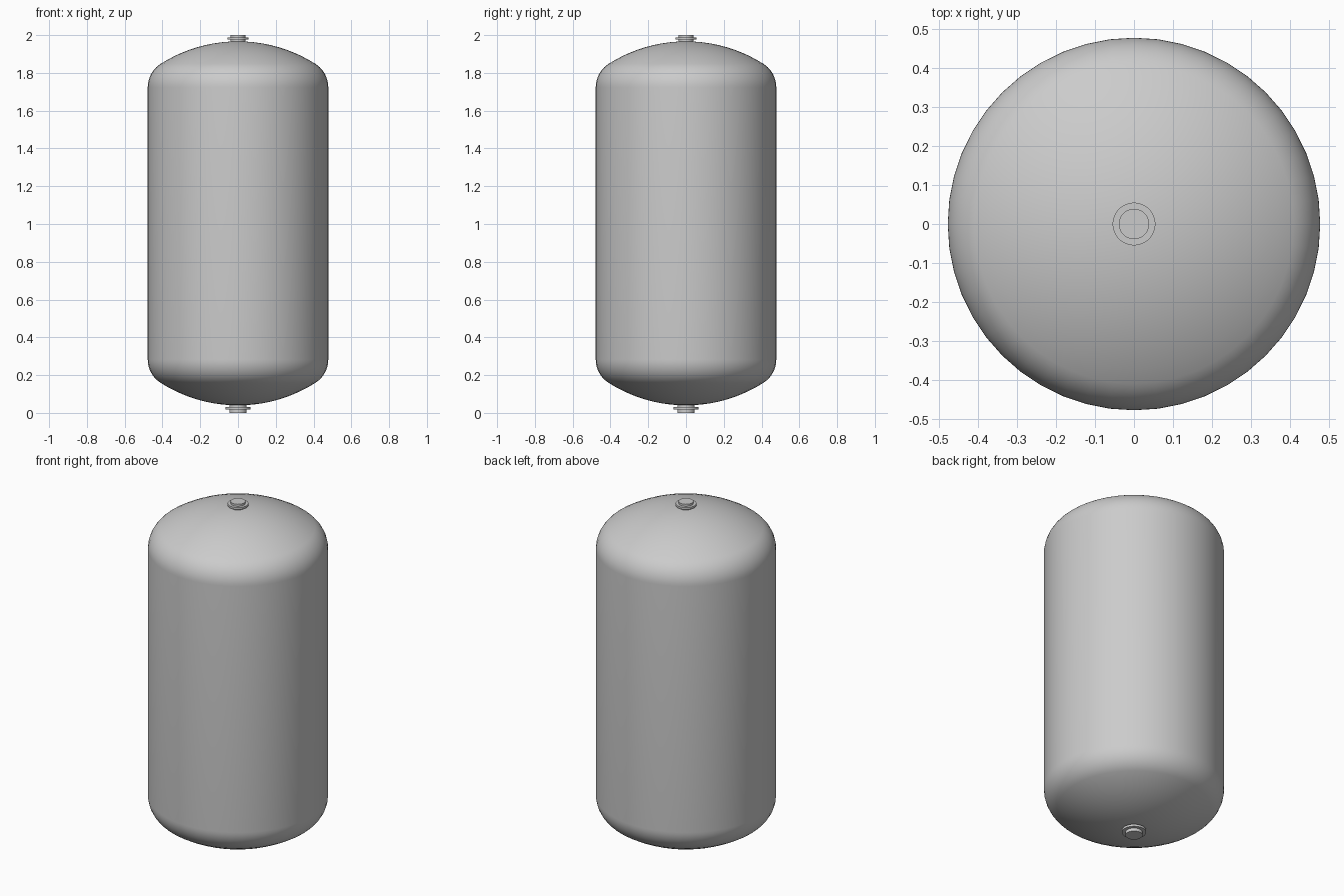
import bpy, bmesh, math

cube = bpy.data.objects.get("Cube")
if cube:
    bpy.data.objects.remove(cube, do_unlink=True)

steel = bpy.data.materials.new("light_grey_steel")
steel.use_nodes = True
GREY = (0.6, 0.6, 0.6, 1)
steel.diffuse_color = GREY
steel.node_tree.nodes["Principled BSDF"].inputs["Base Color"].default_value = GREY


def lathe(name, profile, segments):
    """Spin (radius, z) points, listed bottom to top, about the z axis."""
    bm = bmesh.new()
    verts = [bm.verts.new((r, 0, z)) for r, z in profile]
    edges = [bm.edges.new(pair) for pair in zip(verts, verts[1:])]
    bmesh.ops.spin(bm, geom=verts + edges, axis=(0, 0, 1), cent=(0, 0, 0),
                   angle=math.tau, steps=segments, use_duplicate=False)
    bmesh.ops.remove_doubles(bm, verts=bm.verts, dist=0.0002)
    bmesh.ops.recalc_face_normals(bm, faces=bm.faces)
    mesh = bpy.data.meshes.new(name)
    bm.to_mesh(mesh)
    bm.free()
    mesh.materials.append(steel)
    obj = bpy.data.objects.new(name, mesh)
    bpy.context.collection.objects.link(obj)
    bpy.ops.object.select_all(action='DESELECT')
    bpy.context.view_layer.objects.active = obj
    obj.select_set(True)
    bpy.ops.object.shade_smooth_by_angle(angle=math.radians(35))
    return obj


def dished_end(radius, knuckle, crown, steps=10):
    """Knuckle arc then shallow crown arc, as (radius, height) from the rim."""
    offset = radius - knuckle
    split = math.acos(offset / (crown - knuckle))
    drop = math.sqrt((crown - knuckle) ** 2 - offset ** 2)
    points = []
    for i in range(steps):
        a = split * i / steps
        points.append((offset + knuckle * math.cos(a), knuckle * math.sin(a)))
    for i in range(steps + 1):
        a = split + (math.pi / 2 - split) * i / steps
        points.append((crown * math.cos(a), crown * math.sin(a) - drop))
    return points


# Tank shell with a dished head at each end
RADIUS, BOTTOM, TOP = 0.478, 0.04, 1.967
head = dished_end(RADIUS, 0.154 * 2 * RADIUS, 0.8 * 2 * RADIUS)
height = head[-1][1]
lower = [(r, BOTTOM + height - h) for r, h in reversed(head)]
upper = [(r, TOP - height + h) for r, h in head]
lathe("tank_shell", lower + upper, 48)


# Capped pipe stubs, each with a thin flange
def fitting(name, pipe, flange, root, low, high, end):
    profile = [(0, root), (pipe, root), (pipe, low), (flange, low),
               (flange, high), (pipe, high), (pipe, end), (0, end)]
    lathe(name, profile, 32)


fitting("top_fitting", 0.039, 0.055, 1.95, 1.976, 1.988, 2.0)
fitting("bottom_fitting", 0.046, 0.065, 0.06, 0.031, 0.018, 0.0)
